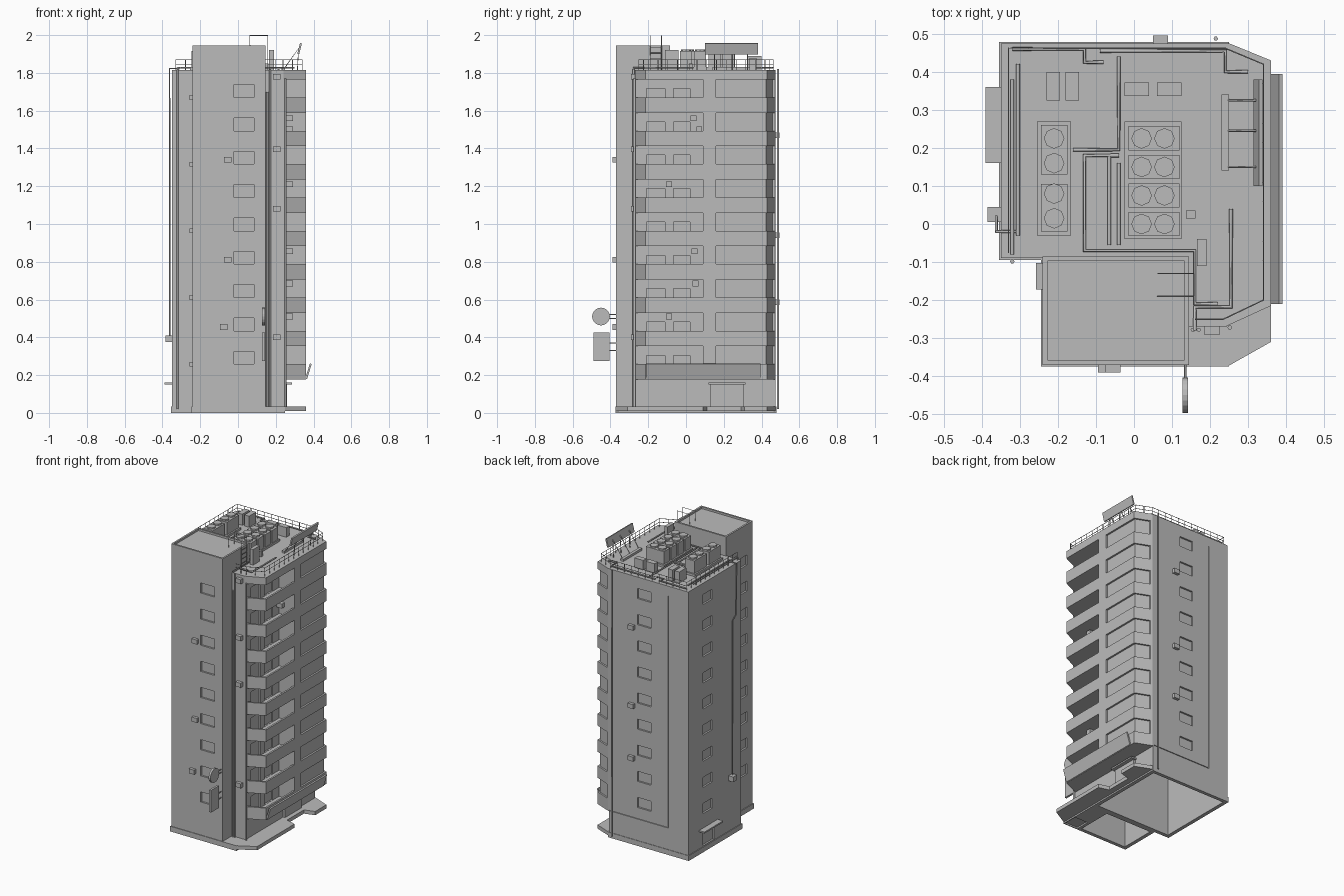
import bpy, bmesh, math
from mathutils import Matrix, Vector

cube = bpy.data.objects.get("Cube")
if cube:
    bpy.data.objects.remove(cube, do_unlink=True)

grey = bpy.data.materials.new("concrete grey")
grey.use_nodes = True
grey.diffuse_color = (0.5, 0.5, 0.5, 1)
for node in grey.node_tree.nodes:
    if node.type == 'BSDF_PRINCIPLED':
        node.inputs["Base Color"].default_value = grey.diffuse_color


def link(name, data):
    obj = bpy.data.objects.new(name, data)
    bpy.context.scene.collection.objects.link(obj)
    data.materials.append(grey)
    return obj


def finish(name, bm):
    bmesh.ops.recalc_face_normals(bm, faces=bm.faces)
    mesh = bpy.data.meshes.new(name)
    bm.to_mesh(mesh)
    bm.free()
    return link(name, mesh)


def boxes(name, items):
    """One mesh of boxes, each given as (centre, size) or (centre, size, tilt)."""
    bm = bmesh.new()
    for centre, size, *tilt in items:
        turn = Matrix.Rotation(tilt[0] if tilt else 0, 4, 'Y')
        bmesh.ops.create_cube(bm, size=1, matrix=Matrix.Translation(centre) @ turn @ Matrix.Diagonal((*size, 1)))
    return finish(name, bm)


def span(x, y, z):
    """Box item from three (low, high) ranges."""
    ranges = (x, y, z)
    return [sum(r) / 2 for r in ranges], [r[1] - r[0] for r in ranges]


def prism(name, outline, levels, capped=True):
    """Upright prism of an outline, repeated for each (low, high) level."""
    bm = bmesh.new()
    for low, high in levels:
        face = bm.faces.new([bm.verts.new((x, y, low)) for x, y in outline])
        grown = bmesh.ops.extrude_face_region(bm, geom=[face], use_keep_orig=True)["geom"]
        top = [g for g in grown if isinstance(g, bmesh.types.BMVert)]
        bmesh.ops.translate(bm, verts=top, vec=(0, 0, high - low))
        if not capped:
            flat = [f for f in bm.faces if len({round(v.co.z, 4) for v in f.verts}) == 1]
            bmesh.ops.delete(bm, geom=flat, context='FACES_ONLY')
    return finish(name, bm)


def pipes(name, paths, radius):
    curve = bpy.data.curves.new(name, 'CURVE')
    curve.dimensions = '3D'
    curve.bevel_depth = radius
    curve.bevel_resolution = 1
    curve.use_fill_caps = True
    for path in paths:
        line = curve.splines.new('POLY')
        line.points.add(len(path) - 1)
        for point, co in zip(line.points, path):
            point.co = (*co, 1)
    return link(name, curve)


def carve(obj, items):
    cutter = boxes("cutter", items)
    cutter.hide_render = True
    mod = obj.modifiers.new("cut", 'BOOLEAN')
    mod.operation = 'DIFFERENCE'
    mod.solver = 'EXACT'
    mod.object = cutter
    graph = bpy.context.evaluated_depsgraph_get()
    mesh = bpy.data.meshes.new_from_object(obj.evaluated_get(graph))
    obj.modifiers.clear()
    obj.data = mesh
    bpy.data.objects.remove(cutter, do_unlink=True)


# Floor levels: sill height of each storey
PITCH, BAND, ROOF = 0.1765, 0.0815, 1.815
sills = [1.67 - PITCH * i for i in range(9)]
bands = [(s - BAND, s) for s in sills]

# Main block, hollow and open below, with windows and balcony doors
core = prism("main_block", [(-.35, -.09), (.14, -.09), (.14, -.27), (.245, -.27), (.245, .475), (-.35, .475)],
             [(0, 1.766)])
cuts = [span((-.33, .225), (-.07, .455), (-.1, 1.74)),
        span((-.203, -.197), (.469, .5), (.18, 1.75)),
        span((-.196, .24), (.469, .5), (.18, .186)),
        span((-.4, -.338), (.2, .32), (.04, .14))]
for s in sills:
    cuts.append(span((-.07, .03), (.463, .5), (s, s + .068)))
    cuts.append(span((-.4, -.338), (.22, .32), (s, s + .068)))
    for y in ((-.21, -.11), (-.065, .02)):
        cuts.append(span((.235, .3), y, (s - .065, s + .047)))
carve(core, cuts)

# Stair tower with sunk roof
tower = prism("stair_tower", [(-.24, -.37), (.145, -.37), (.145, -.085), (-.24, -.085)], [(0, 1.945)])
cuts = [span((-.22, .125), (-.35, -.11), (-.1, 1.9)), span((-.228, .133), (-.358, -.097), (1.932, 2))]
for s in sills:
    cuts.append(span((-.02, .085), (-.4, -.358), (s, s + .068)))
    cuts.append(span((-.3, -.228), (-.31, -.24), (s, s + .068)))
carve(tower, cuts)

# East wing: window strips between storey bands, solid pier beside the balconies
prism("window_strips", [(.24, .155), (.348, .155), (.348, .424), (.246, .464), (.24, .464)], [(.18, 1.77)])
prism("wing_pier", [(.24, .09), (.36, .09), (.36, .16), (.24, .16)], [(.1765, 1.766)])
prism("wing_bands", [(.24, .16), (.36, .16), (.36, .43), (.25, .475), (.24, .475)], bands)
prism("wing_corner", [(.24, .45), (.262, .45), (.262, .47), (.25, .475), (.24, .475)], [(.18, 1.766)])

# Balconies
prism("balcony_floors", [(.24, -.27), (.36, -.215), (.36, .09), (.24, .09)], [(a, a + .015) for a, b in bands])
prism("balcony_parapets", [(.24, -.27), (.36, -.215), (.36, .09), (.348, .09), (.348, -.207), (.24, -.257)], bands)

# Roof slab, plinth and pavement
prism("roof_slab", [(-.35, -.09), (.145, -.09), (.145, -.27), (.24, -.27), (.36, -.215), (.36, .43),
                    (.25, .475), (-.35, .475)], [(1.765, ROOF)])
plinth = prism("plinth", [(-.355, -.095), (-.245, -.095), (-.245, -.374), (.25, -.374), (.25, .478), (-.355, .478)],
               [(0, .035)], capped=False)
thick = plinth.modifiers.new("thickness", 'SOLIDIFY')
thick.thickness = .008
prism("pavement", [(.14, -.372), (.25, -.372), (.36, -.31), (.36, .09), (.29, .11), (.29, .29), (.36, .31),
                   (.36, .43), (.25, .475), (.235, .475), (.235, -.27), (.14, -.27)], [(.01, .035)])

# Entrances and tilted fascia sign
boxes("left_canopy", [span((-.39, -.34), (.16, .36), (.15, .16))])
boxes("right_doorway", [span((.24, .26), (.13, .305), (.02, .155)), span((.24, .285), (.12, .315), (.15, .16))])
boxes("fascia_board", [((.373, .092, .22), (.01, .605, .084), .3)])

# Hanging signs on the tower
boxes("square_sign", [span((.128, .142), (-.49, -.405), (.275, .425))])
bm = bmesh.new()
bmesh.ops.create_cone(bm, cap_ends=True, segments=20, radius1=.047, radius2=.047, depth=.014,
                      matrix=Matrix.Translation((.135, -.45, .51)) @ Matrix.Rotation(math.pi / 2, 4, 'Y'))
finish("round_sign", bm)
pipes("sign_arms", [[(.135, -.36, z), (.135, -.41, z)] for z in (.33, .37, .5, .52)], .003)

# Wall-mounted cooling boxes
small = (.04, .03, .03)
boxes("front_coolers", [((x, -.375, z), small) for x, z in ((-.055, 1.34), (-.055, .81), (-.075, .455))])
boxes("pier_coolers", [((.205, -.277, z), small) for z in (1.78, 1.395, 1.08, .4)])
boxes("back_coolers", [((.07, .48, z), small) for z in (1.47, .94, .585)])
boxes("tower_side_coolers", [((-.248, -.137, z), (.02, .07, .025)) for z in sills[::2]])
boxes("balcony_coolers", [((.27, y, z), small) for y, z in
                          ((.04, 1.56), (-.09, 1.21), (.045, .855), (.05, .685), (-.09, .51), (.07, 1.5))])
boxes("left_meter_box", [span((-.385, -.345), (.005, .045), (.375, .41))])

# Drain pipes
pipes("downpipes", [[(x, y, 0.02), (x, y, top)] for x, y, top in
                    ((-.32, -.098, 1.82), (.155, -.278, 1.7), (.17, -.278, 1.82), (.252, -.272, 1.77),
                     (.215, .487, 1.82))], .006)
pipes("left_conduit", [[(-.362, .02, .4), (-.362, .02, 1.45), (-.362, -.02, 1.48), (-.362, -.02, 1.823),
                        (-.31, -.02, 1.823)]], .004)

# Roof railing
edge = [Vector(p) for p in ((-.33, -.075), (-.33, .462), (.24, .462), (.34, .42), (.34, -.2), (.235, -.25),
                            (.16, -.25))]
rails = [[(*p, ROOF + h) for p in edge] for h in (.03, .055)]
for a, b in zip(edge, edge[1:]):
    count = max(2, round((b - a).length / .05))
    for i in range(count):
        p = a.lerp(b, i / count)
        rails.append([(*p, ROOF), (*p, ROOF + .055)])
pipes("roof_railing", rails, .0018)

# Roof pipework
runs = [[(-.32, .46), (-.13, .46), (-.13, .425), (-.08, .425)],
        [(-.09, .455), (.24, .455), (.24, .4), (.3, .4)],
        [(-.04, .44), (-.04, .195), (-.16, .195)],
        [(-.04, .18), (-.13, .18), (-.13, -.07), (.16, -.07), (.16, -.21), (.22, -.21)],
        [(-.32, .38), (-.32, -.08)], [(-.305, .42), (-.305, -.03)],
        [(-.065, .18), (-.065, -.055)], [(-.04, .16), (-.04, -.055)],
        [(.255, .04), (.255, -.218), (.16, -.218), (.16, -.28)]]
pipes("roof_pipes", [[(x, y, ROOF + .012) for x, y in run] for run in runs], .005)

# Condensers with fan rings
deck = (ROOF, ROOF + .015)
body = (ROOF + .015, 1.915)
rows = (0, .075, .15, .225)
boxes("condenser_bases", [span((-.255, -.165), (-.03, .27), deck), span((-.025, .125), (-.04, .27), deck)])
boxes("condensers", [span((-.245, -.175), y, body) for y in ((-.02, .105), (.13, .26))]
      + [span((-.015, .12), (y - .032, y + .032), body) for y in rows])
bm = bmesh.new()
fans = [(-.21, y) for y in (.015, .08, .16, .225)] + [(x, y) for x in (.02, .08) for y in rows]
for x, y in fans:
    bmesh.ops.create_cone(bm, cap_ends=True, segments=8, radius1=.027, radius2=.027, depth=.02,
                          matrix=Matrix.Translation((x, y, 1.915)))
finish("condenser_fans", bm)

# Small roof units
boxes("roof_cabinets", [span((x, x + .035), (.325, .4), (ROOF, 1.89)) for x in (-.23, -.18)]
      + [span((x, x + .065), (.337, .372), (ROOF, 1.88)) for x in (-.025, .06)]
      + [span((.165, .19), (-.11, -.04), (ROOF, 1.92)), span((.137, .162), (.015, .035), (ROOF, 1.85))])

# Roof billboard
boxes("billboard", [((.326, .24, 1.928), (.01, .28, .058), .25)])
boxes("billboard_base", [span((.23, .25), (.14, .34), deck)])
pipes("billboard_struts", [[(.24, y, ROOF), (.32, y, 1.93), (.315, y, ROOF)] for y in (.15, .245, .325)], .003)

# Ladder to the tower roof
sides = (-.13, -.19)
ladder = [[(.157, y, ROOF), (.157, y, 1.998), (.063, y, 1.998), (.063, y, 1.93)] for y in sides]
ladder += [[(.157, y, ROOF + .03 * i) for y in sides] for i in range(1, 5)]
pipes("tower_ladder", ladder, .002)
